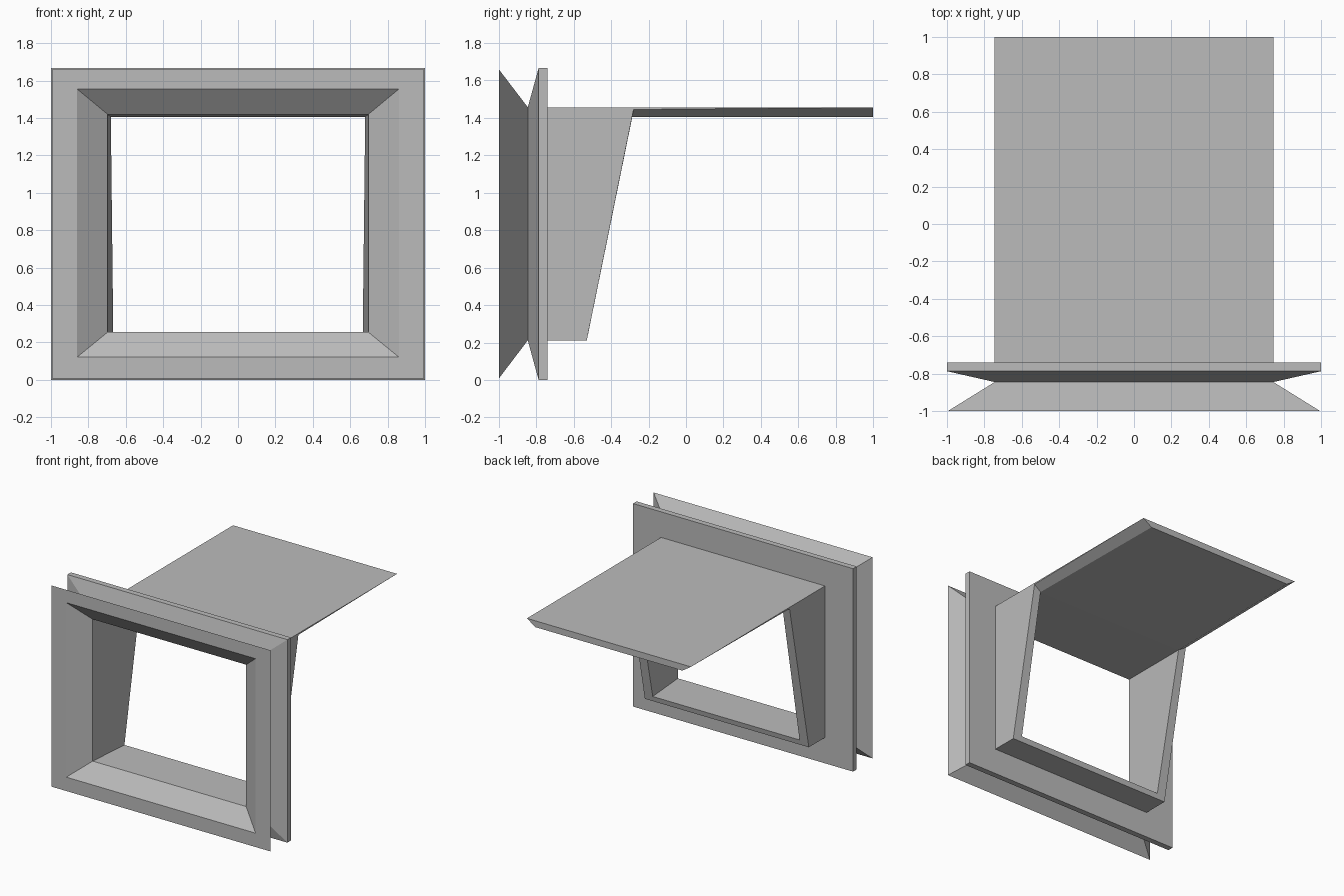
import bpy
import bmesh

cube = bpy.data.objects.get("Cube")
if cube:
    bpy.data.objects.remove(cube, do_unlink=True)

# Single flat grey
grey = bpy.data.materials.new("plain grey")
grey.use_nodes = True
colour = (0.5, 0.5, 0.5, 1)
grey.diffuse_color = colour
grey.node_tree.nodes["Principled BSDF"].inputs["Base Color"].default_value = colour

bm = bmesh.new()


def ring(y, half, low, high):
    """Rectangular section: left low, left high, right high, right low."""
    corners = ((half, low), (half, high), (-half, high), (-half, low))
    return [bm.verts.new((x, y, z)) for x, z in corners]


def pair(half, y, z):
    """Mirrored left and right points."""
    return [bm.verts.new((s * half, y, z)) for s in (1, -1)]


# Front frame: throat, splayed lip, groove, back flange, shroud root
sections = [
    (-0.89, 0.697, 0.255, 1.42),
    (-1.0, 0.86, 0.122, 1.555),
    (-1.0, 0.995, 0.008, 1.66),
    (-0.845, 0.745, 0.212, 1.457),
    (-0.787, 1.0, 0.0, 1.667),
    (-0.74, 1.0, 0.0, 1.667),
    (-0.74, 0.745, 0.212, 1.457),
]
rings = [ring(*s) for s in sections]
for a, b in zip(rings, rings[1:]):
    for i in range(4):
        j = (i + 1) % 4
        bm.faces.new((a[i], a[j], b[j], b[i]))

# Shroud with raked sides and a long roof
sill_out = pair(0.745, -0.53, 0.212)
sill_in = pair(0.667, -0.521, 0.255)
knee_out = pair(0.745, -0.28, 1.445)
knee_in = pair(0.68, -0.287, 1.405)
tip_out = pair(0.745, 1.0, 1.457)
tip_in = pair(0.667, 1.0, 1.405)
throat, root = rings[0], rings[-1]
throat_low, throat_high = (throat[0], throat[3]), (throat[1], throat[2])
root_low, root_high = (root[0], root[3]), (root[1], root[2])

# Side walls, raked rims and roof edge bevels
for loop in (
    (root_low, sill_out, knee_out, tip_out, root_high),
    (throat_low, sill_in, knee_in, throat_high),
    (sill_out, sill_in, knee_in, knee_out),
    (knee_out, knee_in, tip_in, tip_out),
):
    for side in (0, 1):
        bm.faces.new([p[side] for p in loop])

# Floor and roof strips spanning left to right
for strip in (
    (root_low, sill_out, sill_in, throat_low),
    (root_high, tip_out, tip_in, knee_in, throat_high),
):
    for a, b in zip(strip, strip[1:]):
        bm.faces.new((a[0], a[1], b[1], b[0]))

bmesh.ops.recalc_face_normals(bm, faces=bm.faces)
mesh = bpy.data.meshes.new("window_shroud")
bm.to_mesh(mesh)
bm.free()
mesh.materials.append(grey)
bpy.context.collection.objects.link(bpy.data.objects.new("window_shroud", mesh))
